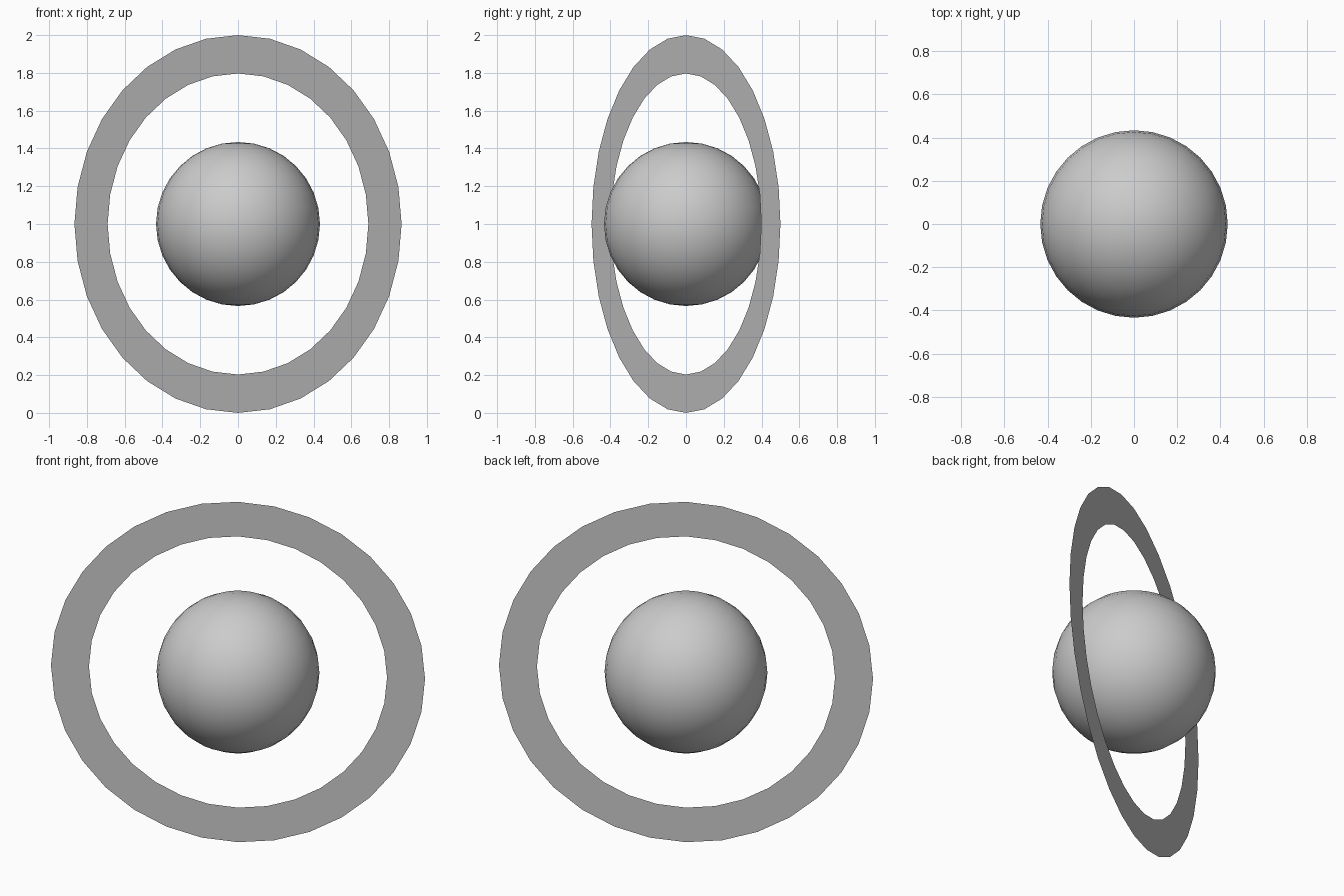
import bpy, bmesh, math
from mathutils import Matrix

if "Cube" in bpy.data.objects:
    bpy.data.objects.remove(bpy.data.objects["Cube"])

CENTRE = (0, 0, 1)
SIDES = 32

# central smooth ball
bpy.ops.mesh.primitive_uv_sphere_add(segments=SIDES, ring_count=16, radius=0.434, location=CENTRE)
ball = bpy.context.object
ball.name = "ball"
bpy.ops.object.shade_smooth()

# paper-thin flat ring, upright and turned 30 degrees about the vertical
bm = bmesh.new()


def loop(radius):
    return [bm.verts.new((radius * math.sin(2 * math.pi * i / SIDES), 0,
                          radius * math.cos(2 * math.pi * i / SIDES))) for i in range(SIDES)]


outer, inner = loop(1.0), loop(0.797)
for i in range(SIDES):
    j = (i + 1) % SIDES
    bm.faces.new((outer[i], inner[i], inner[j], outer[j]))
bm.normal_update()
if bm.faces[:][0].normal.y > 0:
    bmesh.ops.reverse_faces(bm, faces=bm.faces[:])
bm.transform(Matrix.Translation(CENTRE) @ Matrix.Rotation(math.radians(30), 4, 'Z'))
mesh = bpy.data.meshes.new("ring")
bm.to_mesh(mesh)
bm.free()
bpy.context.collection.objects.link(bpy.data.objects.new("ring", mesh))
